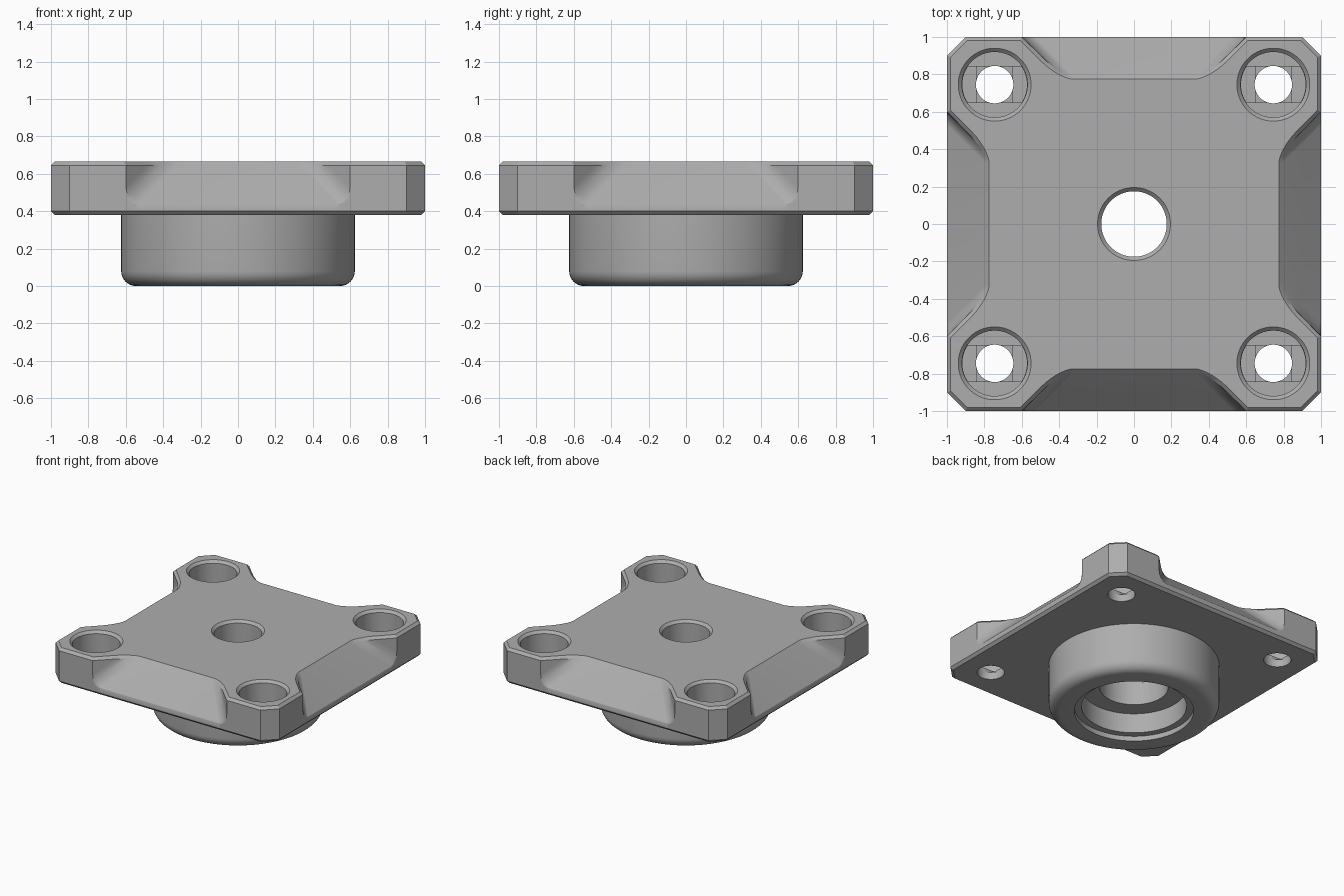
import bpy, bmesh
from math import sin, cos, pi
from mathutils import Vector, Matrix

if "Cube" in bpy.data.objects:
    bpy.data.objects.remove(bpy.data.objects["Cube"])

grey = bpy.data.materials.new("plain grey")
grey.use_nodes = True
grey.diffuse_color = (0.42, 0.42, 0.42, 1)
grey.node_tree.nodes["Principled BSDF"].inputs["Base Color"].default_value = grey.diffuse_color

BOTTOM, TOP, CHAMFER = 0.38, 0.665, 0.02
HOLE_POS = 0.745


def loft(name, rings, cap=True, close=False):
    """Skin equal-length rings of 3D points into one mesh object."""
    bm = bmesh.new()
    rows = [[bm.verts.new(p) for p in ring] for ring in rings]
    n = len(rows[0])
    pairs = list(zip(rows, rows[1:])) + ([(rows[-1], rows[0])] if close else [])
    for a, b in pairs:
        for i in range(n):
            j = (i + 1) % n
            bm.faces.new((a[i], a[j], b[j], b[i]))
    if cap and not close:
        bm.faces.new(rows[0][::-1])
        bm.faces.new(rows[-1])
    bmesh.ops.recalc_face_normals(bm, faces=bm.faces)
    mesh = bpy.data.meshes.new(name)
    bm.to_mesh(mesh)
    bm.free()
    mesh.materials.append(grey)
    ob = bpy.data.objects.new(name, mesh)
    bpy.context.collection.objects.link(ob)
    return ob


def circle(r, z, n=64, cx=0, cy=0, flat=None):
    """Ring of points; flat limits the half width in y."""
    pts = []
    for i in range(n):
        a = 2 * pi * (i + 0.5) / n
        y = r * sin(a)
        if flat:
            y = max(-flat, min(flat, y))
        pts.append((cx + r * cos(a), cy + y, z))
    return pts


def cut(target, cutter):
    mod = target.modifiers.new("cut", "BOOLEAN")
    mod.object, mod.operation, mod.solver = cutter, "DIFFERENCE", "EXACT"
    bpy.context.view_layer.objects.active = target
    bpy.ops.object.modifier_apply(modifier=mod.name)
    bpy.data.objects.remove(cutter)


def inset(pts, d):
    """Mitred inset of a counter-clockwise outline."""
    out = []
    for i, p in enumerate(pts):
        e1 = (p - pts[i - 1]).normalized()
        e2 = (pts[(i + 1) % len(pts)] - p).normalized()
        n1, n2 = Vector((e1.y, -e1.x)), Vector((e2.y, -e2.x))
        out.append(p - (n1 + n2) * d / (1 + n1.dot(n2)))
    return out


# Rounded scoop profile on the side face, from sloped floor to end wall
STEPS = 10
scoop = [(0.53 + 0.068 * sin(t), 0.44 + 0.09 * (1 - cos(t)))
         for t in (pi / 2 * i / STEPS for i in range(STEPS + 1))]


def outline(z):
    """Plate outline at height z, with the scoops running in at 45 degrees."""
    half = []
    for x, start in scoop:
        s = max(0, z - start)
        half.append((x - s, -1 + s))
    half += [(0.6, -1), (0.9, -1)]
    side = [Vector((-x, y)) for x, y in reversed(half)] + [Vector(p) for p in half]
    return [Matrix.Rotation(k * pi / 2, 2) @ p for k in range(4) for p in side]


# Square plate with chamfered rims and four side scoops
levels = [BOTTOM, BOTTOM + CHAMFER] + [z for _, z in scoop] + [TOP - CHAMFER, TOP]
rings = []
for z in levels:
    if z == BOTTOM:
        flat = inset(outline(z), CHAMFER)
    elif z == TOP:
        flat = inset(outline(TOP - CHAMFER), CHAMFER)
    else:
        flat = outline(z)
    rings.append([(p.x, p.y, z) for p in flat])
plate = loft("mounting_plate", rings)

# Stepped centre hole
centre = [(0.25, 0.3), (0.25, 0.42), (0.175, 0.42), (0.175, 0.645), (0.215, 0.685)]
cut(plate, loft("centre_cutter", [circle(r, z) for r, z in centre]))

# Counterbored corner holes with slot and square steps in the floor
bore = [(0.1, 0.3), (0.1, 0.47), (0.175, 0.47), (0.175, 0.645), (0.215, 0.685)]
for sx in (-1, 1):
    for sy in (-1, 1):
        cx, cy = sx * HOLE_POS, sy * HOLE_POS
        cut(plate, loft("bore_cutter", [circle(r, z, 48, cx, cy) for r, z in bore]))
        cut(plate, loft("slot_cutter",
                        [circle(0.173, z, 48, cx, cy, 0.096) for z in (0.455, 0.5)]))
        cut(plate, loft("square_cutter",
                        [circle(0.096 * 2 ** 0.5, z, 4, cx, cy) for z in (0.44, 0.5)]))

# Round bearing boss with rounded lower rim and stepped bore
fillet = [(0.545 + 0.08 * sin(t), 0.08 - 0.08 * cos(t))
          for t in (pi / 2 * i / 8 for i in range(9))]
profile = [(0.437, 0)] + fillet + [(0.625, BOTTOM), (0.25, BOTTOM), (0.25, 0.2),
                                   (0.385, 0.2), (0.385, 0.04), (0.437, 0.04)]
boss = loft("bearing_boss", [circle(r, z, 96) for r, z in profile], close=True)

# Smooth curved walls, keep hard edges
for ob in (plate, boss):
    bpy.ops.object.select_all(action="DESELECT")
    ob.select_set(True)
    bpy.context.view_layer.objects.active = ob
    bpy.ops.object.shade_smooth_by_angle(angle=0.5)
